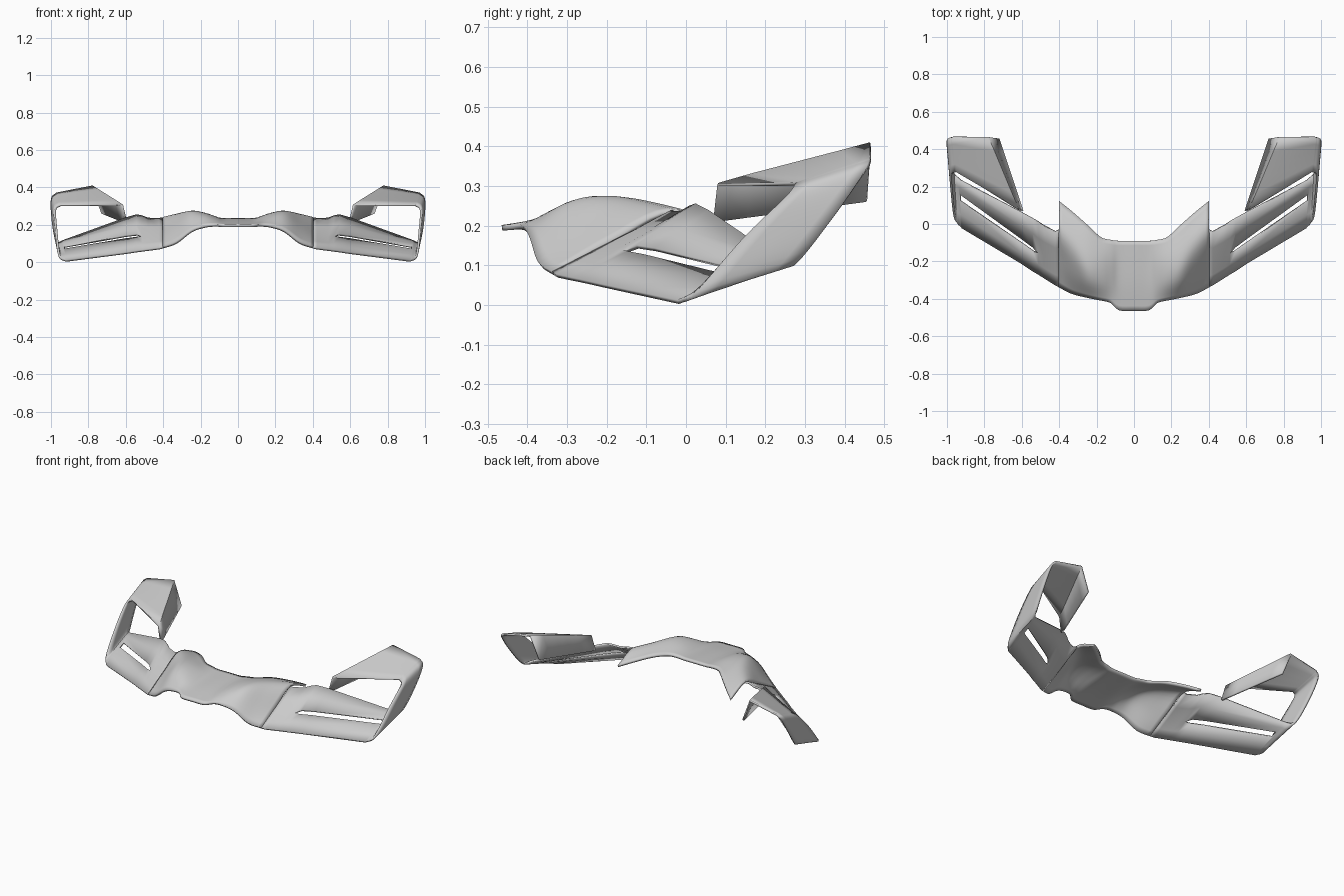
import bpy, bmesh, math
from mathutils import Vector

cube = bpy.data.objects.get("Cube")
if cube:
    bpy.data.objects.remove(cube, do_unlink=True)

grey = bpy.data.materials.new("plain_grey")
grey.use_nodes = True
grey.diffuse_color = (0.6, 0.6, 0.6, 1)
grey.node_tree.nodes["Principled BSDF"].inputs["Base Color"].default_value = (0.6, 0.6, 0.6, 1)


def spline(pts, steps):
    """Smooth curve through the points."""
    pts = [Vector(p) for p in pts]
    ends = [2 * pts[0] - pts[1]] + pts + [2 * pts[-1] - pts[-2]]
    out = []
    for a, b, c, d in zip(ends, ends[1:], ends[2:], ends[3:]):
        for i in range(steps):
            t = i / steps
            out.append(0.5 * (2 * b + (c - a) * t + (2 * a - 5 * b + 4 * c - d) * t**2
                              + (3 * b - a - 3 * c + d) * t**3))
    return out + [pts[-1]]


def smooth_rows(rows, steps):
    return list(zip(*[spline(col, steps) for col in zip(*rows)]))


def chord(front, rear, slot_a=0.45, slot_b=0.6):
    """Straight section from front to rear edge, with stations at the slot edges."""
    f, r = Vector(front), Vector(rear)
    return [f.lerp(r, t) for t in (0, slot_a / 2, slot_a, slot_b, (1 + slot_b) / 2, 1)]


def sheet(name, rows, thick, slot=()):
    """Skin the rows; leave out the slot column of the listed row spans."""
    bm = bmesh.new()
    grid = [[bm.verts.new(p) for p in row] for row in rows]
    for i, (r, s) in enumerate(zip(grid, grid[1:])):
        for j in range(len(r) - 1):
            if not (i in slot and j == 2):
                bm.faces.new((r[j], s[j], s[j + 1], r[j + 1]))
    bmesh.ops.remove_doubles(bm, verts=bm.verts, dist=0.0005)
    bmesh.ops.recalc_face_normals(bm, faces=bm.faces)
    mesh = bpy.data.meshes.new(name)
    bm.to_mesh(mesh)
    bm.free()
    mesh.materials.append(grey)
    ob = bpy.data.objects.new(name, mesh)
    bpy.context.collection.objects.link(ob)
    mirror = ob.modifiers.new("mirror", 'MIRROR')
    mirror.merge_threshold = 0.001
    solid = ob.modifiers.new("thickness", 'SOLIDIFY')
    solid.thickness = thick
    solid.offset = 0
    bpy.ops.object.select_all(action='DESELECT')
    ob.select_set(True)
    bpy.context.view_layer.objects.active = ob
    bpy.ops.object.shade_smooth_by_angle(angle=math.radians(32))
    return ob


# Nose with humped shoulders and pointed rear fins: x, then (y, z) along the chord
nose = [
    (0.00, (-0.463, 0.195), (-0.33, 0.215), (-0.21, 0.225), (-0.09, 0.23)),
    (0.08, (-0.46, 0.195), (-0.33, 0.215), (-0.21, 0.225), (-0.09, 0.23)),
    (0.125, (-0.42, 0.197), (-0.32, 0.228), (-0.21, 0.24), (-0.085, 0.235)),
    (0.18, (-0.405, 0.19), (-0.31, 0.245), (-0.2, 0.258), (-0.07, 0.237)),
    (0.25, (-0.39, 0.165), (-0.29, 0.248), (-0.18, 0.268), (-0.005, 0.232)),
    (0.33, (-0.37, 0.105), (-0.24, 0.2), (-0.1, 0.252), (0.065, 0.207)),
    (0.40, (-0.335, 0.08), (-0.18, 0.163), (-0.03, 0.235), (0.12, 0.18)),
]
rows = [spline([(x, y, z) for y, z in pts], 5) for x, *pts in nose]
sheet("nose", smooth_rows(rows, 4), 0.014)

# Slotted main plane, straight from the shoulder outward
plane = [
    chord((0.40, -0.335, 0.08), (0.40, -0.03, 0.235), 0.4, 0.4),
    chord((0.42, -0.325, 0.074), (0.42, -0.04, 0.232), 0.4, 0.4),
    chord((0.48, -0.287, 0.066), (0.48, -0.01, 0.233), 0.4, 0.4),
    chord((0.51, -0.268, 0.062), (0.51, 0.01, 0.245), 0.4, 0.4),
    chord((0.54, -0.25, 0.058), (0.54, 0.027, 0.252), 0.38, 0.46),
    chord((0.60, -0.21, 0.049), (0.60, 0.06, 0.235), 0.4, 0.49),
]
tip = chord((0.92, -0.02, 0.008), (0.93, 0.235, 0.115), 0.56, 0.7)
slot_spans = range(3, len(plane))

# End plate curling up from the plane
curl = smooth_rows([
    tip,
    chord((0.955, 0.025, 0.035), (0.968, 0.28, 0.11)),
    chord((0.972, 0.15, 0.175), (0.99, 0.37, 0.22)),
    chord((0.978, 0.26, 0.28), (0.995, 0.45, 0.335)),
    chord((0.95, 0.28, 0.305), (0.97, 0.465, 0.367)),
], 6)

# Upper flap and its down-turned inner lip
flap = [
    chord((0.62, 0.08, 0.305), (0.78, 0.465, 0.405)),
    chord((0.597, 0.07, 0.21), (0.725, 0.455, 0.262)),
]
sheet("wing_loop", plane + curl + flap, 0.012, slot_spans)
